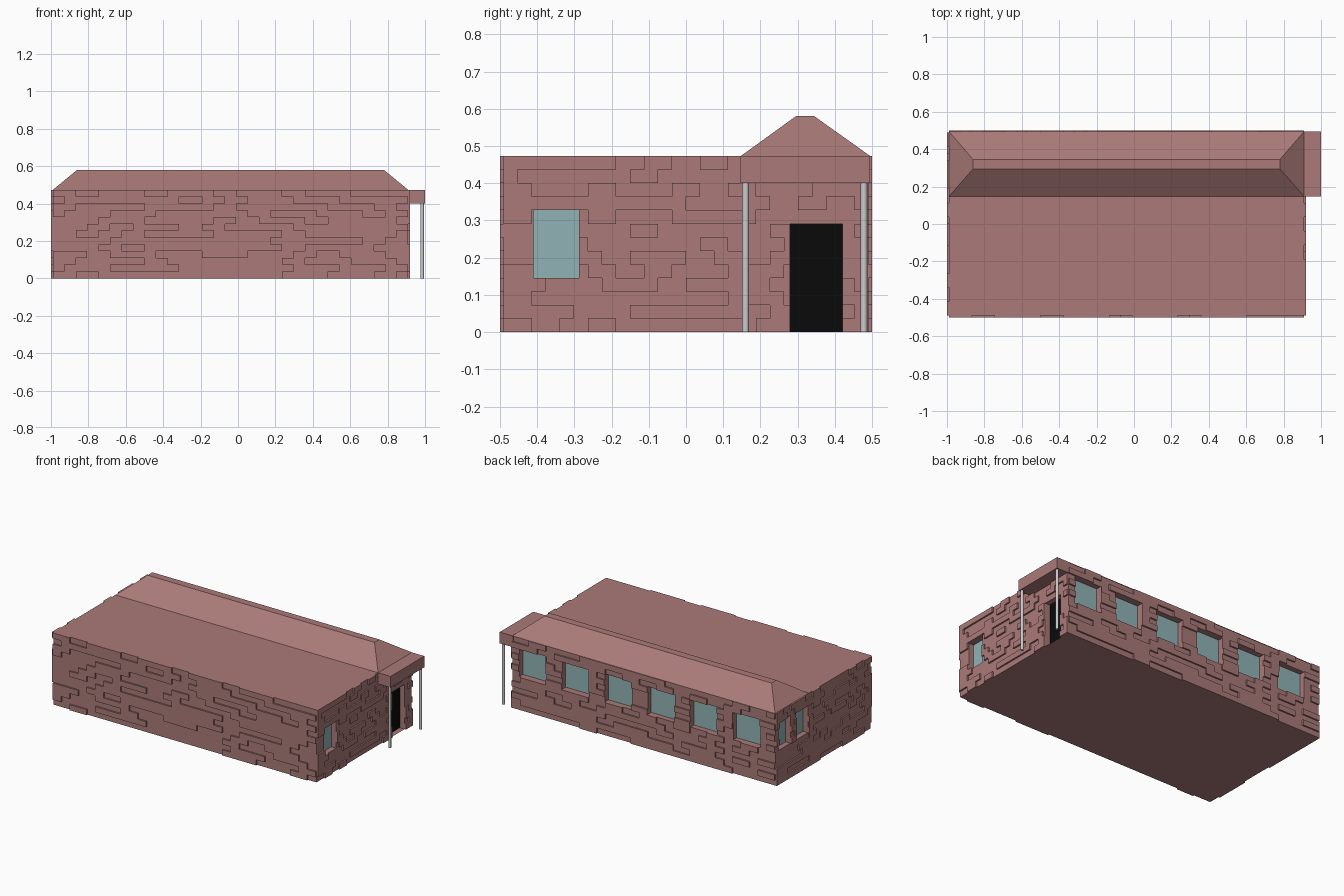
import bpy, bmesh, random
from mathutils import Vector

if "Cube" in bpy.data.objects:
    bpy.data.objects.remove(bpy.data.objects["Cube"])

random.seed(4)
X0, X1, Y0, Y1, TOP = -0.99, 0.91, -0.49, 0.49, 0.473
ROWS = 13
ROW = TOP / ROWS
RELIEF, RECESS = 0.01, -0.035
Z = Vector((0, 0, 1))


def material(name, rgb):
    m = bpy.data.materials.new(name)
    m.diffuse_color = (*rgb, 1)
    m.use_nodes = True
    m.node_tree.nodes["Principled BSDF"].inputs["Base Color"].default_value = m.diffuse_color
    return m


BRICK = material("brick", (0.40, 0.195, 0.188))
GLASS = material("glass", (0.28, 0.45, 0.46))
BLACK = material("black", (0.003, 0.003, 0.003))


def finish(bm, name, mat=None):
    me = bpy.data.meshes.new(name)
    bm.to_mesh(me)
    bm.free()
    ob = bpy.data.objects.new(name, me)
    bpy.context.collection.objects.link(ob)
    if mat:
        me.materials.append(mat)
    return ob


def quad(bm, pts):
    bm.faces.new([bm.verts.new(p) for p in pts])


def wall(bm, name, origin, U, width, half, openings):
    """Brick relief as a stepped surface; openings are (u0, u1, row0, row1, part, material)."""
    origin, U = Vector(origin), Vector(U)
    N = U.cross(Z)
    P = lambda u, z, d: origin + U * u + Z * z + N * d
    step = width / half
    cuts = {round(i * step, 4) for i in range(half + 1)}
    for o in openings:
        cuts |= {round(o[0], 4), round(o[1], 4)}
    cuts = sorted(cuts)
    n = len(cuts) - 1
    bricks = {}

    def level(r, c):
        if not (0 <= r < ROWS and 0 <= c < n):
            return 0
        mid = (cuts[c] + cuts[c + 1]) / 2
        for u0, u1, r0, r1, _, _ in openings:
            if u0 < mid < u1 and r0 <= r < r1:
                return RECESS
        key = (r, int((mid / step + r % 2) // 2))
        return bricks.setdefault(key, random.choice((0, RELIEF)))

    for r in range(ROWS + 1):
        for c in range(n + 1):
            z0, z1, u0 = r * ROW, (r + 1) * ROW, cuts[c]
            d, left, below = level(r, c), level(r, c - 1), level(r - 1, c)
            if c < n:
                u1 = cuts[c + 1]
                if r < ROWS and d != RECESS:
                    quad(bm, [P(u0, z0, d), P(u1, z0, d), P(u1, z1, d), P(u0, z1, d)])
                if below != d:
                    quad(bm, [P(u0, z0, below), P(u1, z0, below), P(u1, z0, d), P(u0, z0, d)])
            if r < ROWS and left != d:
                quad(bm, [P(u0, z0, left), P(u0, z0, d), P(u0, z1, d), P(u0, z1, left)])

    # Recessed panes
    for i, (u0, u1, r0, r1, part, mat) in enumerate(openings):
        pane = bmesh.new()
        quad(pane, [P(u0, r0 * ROW, RECESS), P(u1, r0 * ROW, RECESS),
                    P(u1, r1 * ROW, RECESS), P(u0, r1 * ROW, RECESS)])
        finish(pane, f"{name}_{part}_{i + 1}", mat)


# Brick building: four walls, flat deck and floor
W, D = X1 - X0, Y1 - Y0
back_windows = [(X1 - 0.86 + i * 0.309, X1 - 0.665 + i * 0.309, 6, 11, "window", GLASS) for i in range(6)]
left_windows = [(Y1 - y - 0.125, Y1 - y, 6, 11, "window", GLASS) for y in (0.335, 0.155)]
left_windows = [(Y1 - b, Y1 - a, 6, 11, "window", GLASS) for a, b in ((0.335, 0.46), (0.155, 0.28))]
right_openings = [(-0.41 - Y0, -0.287 - Y0, 4, 9, "window", GLASS),
                  (0.28 - Y0, 0.42 - Y0, 0, 8, "door", BLACK)]
bm = bmesh.new()
wall(bm, "front", (X0, Y0, 0), (1, 0, 0), W, 31, [])
wall(bm, "right", (X1, Y0, 0), (0, 1, 0), D, 26, right_openings)
wall(bm, "back", (X1, Y1, 0), (-1, 0, 0), W, 31, back_windows)
wall(bm, "left", (X0, Y1, 0), (0, -1, 0), D, 26, left_windows)
corners = [(X0, Y0), (X1, Y0), (X1, Y1), (X0, Y1)]
quad(bm, [(x, y, TOP) for x, y in corners])
quad(bm, [(x, y, 0) for x, y in reversed(corners)])
bmesh.ops.remove_doubles(bm, verts=bm.verts, dist=1e-5)
finish(bm, "brick_walls", BRICK)


def frustum(name, low, high, z0, z1, mat):
    """Box between two rectangles (x0, x1, y0, y1)."""
    bm = bmesh.new()
    rings = []
    for (x0, x1, y0, y1), z in ((low, z0), (high, z1)):
        rings.append([bm.verts.new(p) for p in ((x0, y0, z), (x1, y0, z), (x1, y1, z), (x0, y1, z))])
    a, b = rings
    bm.faces.new(a[::-1])
    bm.faces.new(b)
    for i in range(4):
        j = (i + 1) % 4
        bm.faces.new((a[i], a[j], b[j], b[i]))
    return finish(bm, name, mat)


# Hipped roof along the back, and the porch canopy
frustum("hipped_roof", (X0, X1, 0.147, 0.495), (-0.86, 0.78, 0.295, 0.345), TOP, 0.58, BRICK)
canopy = (X1 - 0.005, 1.0, 0.147, 0.495)
frustum("porch_canopy", canopy, canopy, 0.40, TOP, BRICK)

# Porch posts
for i, y in enumerate((0.16, 0.478)):
    bpy.ops.mesh.primitive_cylinder_add(vertices=24, radius=0.009, depth=0.40, location=(0.985, y, 0.20))
    bpy.context.object.name = f"porch_post_{i + 1}"
    bpy.ops.object.shade_smooth_by_angle()
